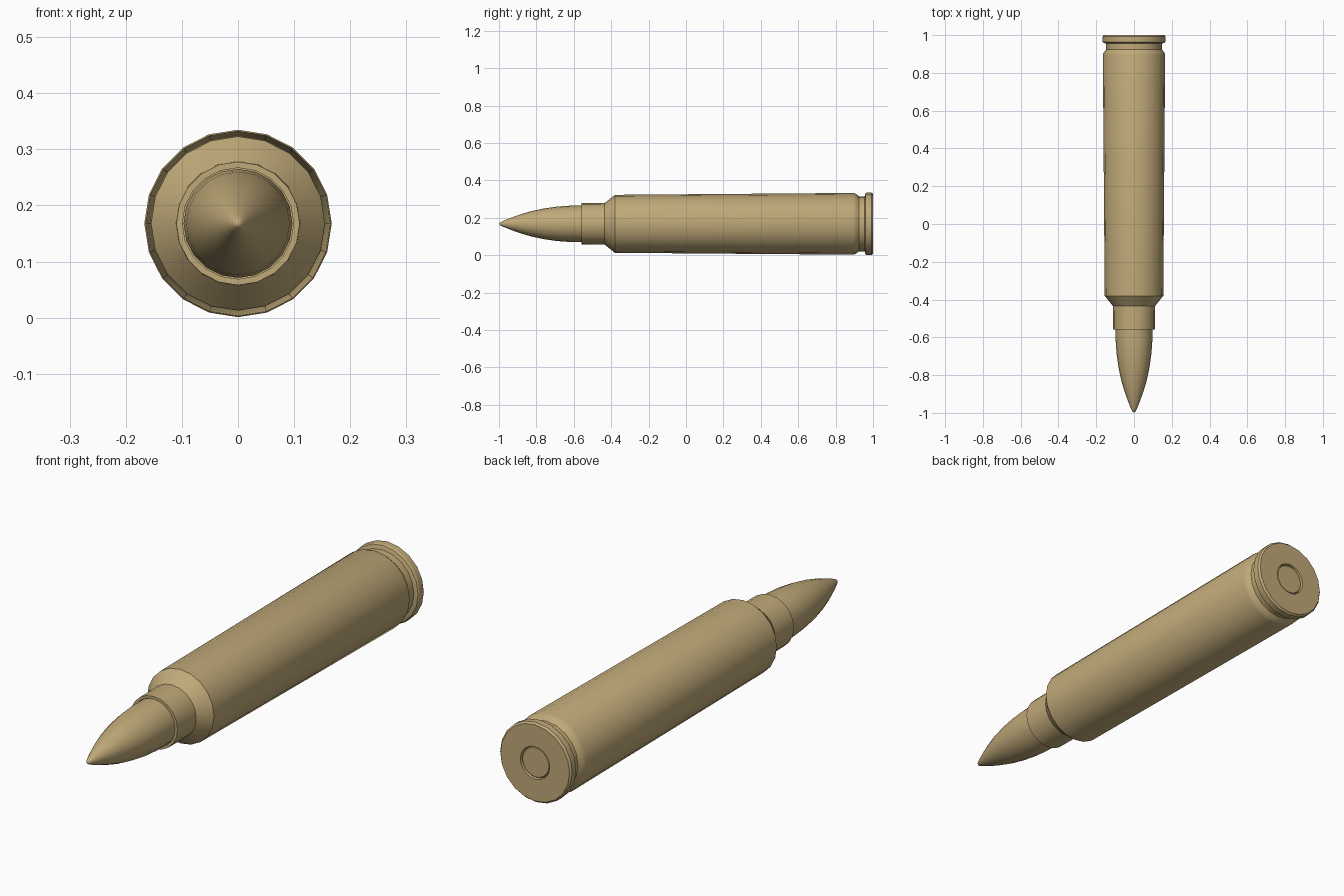
import bpy, bmesh, math

if "Cube" in bpy.data.objects:
    bpy.data.objects.remove(bpy.data.objects["Cube"])

SIDES = 20
AXIS_Z = 0.168

brass = bpy.data.materials.new("brass")
brass.diffuse_color = (0.53, 0.40, 0.19, 1)
brass.use_nodes = True
brass.node_tree.nodes["Principled BSDF"].inputs["Base Color"].default_value = brass.diffuse_color


def lathe(name, profile):
    """Revolve (y, radius) points around the long axis; radius 0 makes a pole."""
    bm = bmesh.new()
    rings = []
    for y, r in profile:
        if r == 0:
            rings.append([bm.verts.new((0, y, AXIS_Z))] * SIDES)
        else:
            rings.append([bm.verts.new((r * math.sin(2 * math.pi * i / SIDES), y,
                                        AXIS_Z + r * math.cos(2 * math.pi * i / SIDES)))
                          for i in range(SIDES)])
    for a, b in zip(rings, rings[1:]):
        for i in range(SIDES):
            j = (i + 1) % SIDES
            quad = list(dict.fromkeys((a[i], a[j], b[j], b[i])))
            bm.faces.new(quad)
    bmesh.ops.recalc_face_normals(bm, faces=bm.faces)
    mesh = bpy.data.meshes.new(name)
    bm.to_mesh(mesh)
    bm.free()
    obj = bpy.data.objects.new(name, mesh)
    bpy.context.collection.objects.link(obj)
    mesh.materials.append(brass)
    bpy.ops.object.select_all(action='DESELECT')
    obj.select_set(True)
    bpy.context.view_layer.objects.active = obj
    bpy.ops.object.shade_smooth_by_angle(angle=math.radians(30))
    return obj


# Case: mouth lip, neck, shoulder, tapered body, extractor groove, rim, primer pocket
lathe("case", [
    (-0.54, 0), (-0.54, 0.099), (-0.558, 0.099), (-0.558, 0.110),
    (-0.435, 0.111), (-0.38, 0.155), (0.895, 0.165), (0.907, 0.161),
    (0.925, 0.147), (0.955, 0.147), (0.96, 0.163), (0.966, 0.167),
    (0.992, 0.167), (1.0, 0.160), (1.0, 0.068), (0.985, 0.066), (0.985, 0),
])

# Primer: disc seated slightly below the case head
lathe("primer", [(0.975, 0), (0.975, 0.064), (0.992, 0.064), (0.995, 0.061), (0.995, 0)])

# Bullet: pointed ogive with a rounded tip
lathe("bullet", [
    (-0.50, 0), (-0.50, 0.097), (-0.62, 0.097), (-0.69, 0.092), (-0.76, 0.082),
    (-0.83, 0.067), (-0.89, 0.049), (-0.94, 0.031), (-0.975, 0.017),
    (-0.993, 0.008), (-1.0, 0),
])
